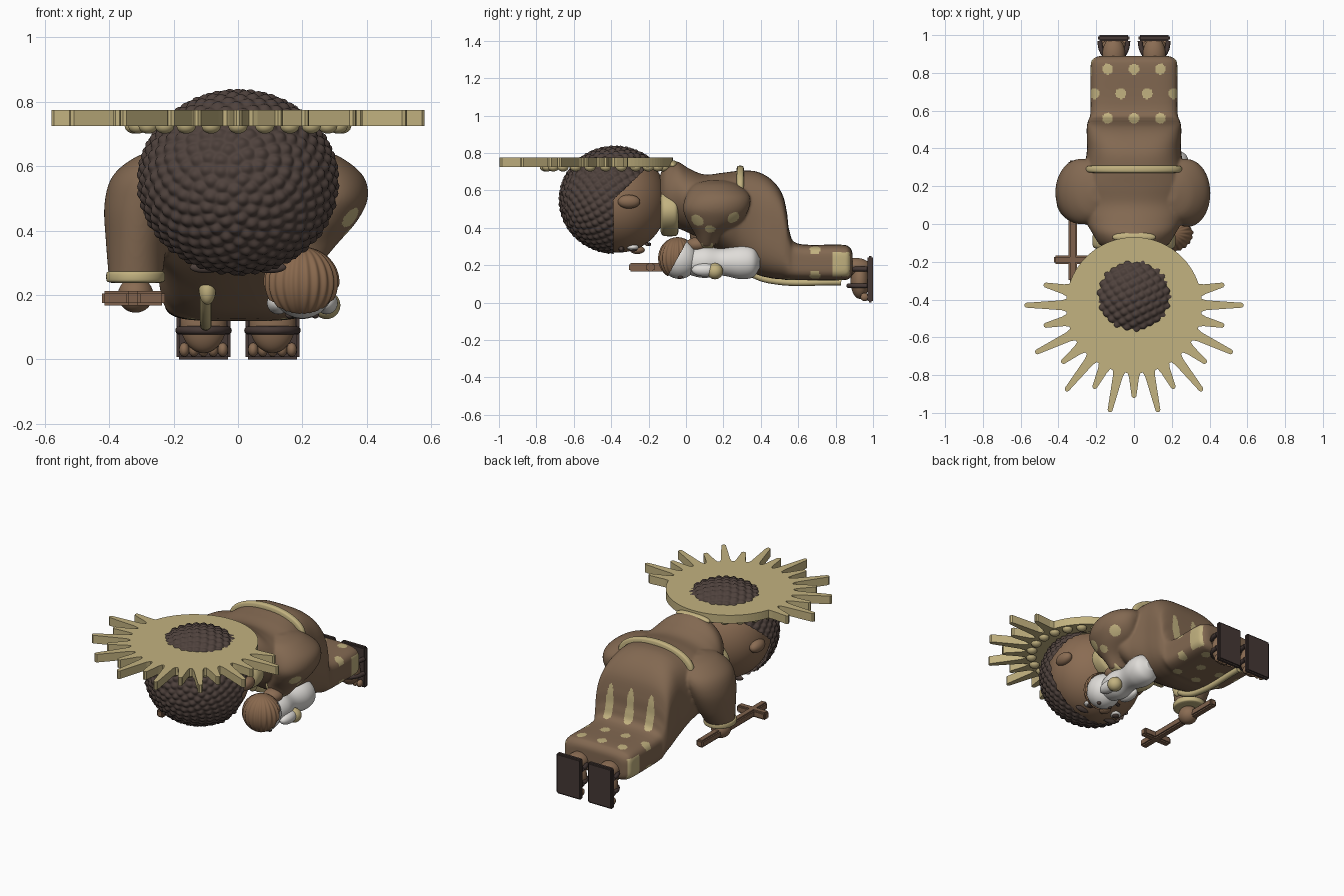
import bpy, bmesh, math
from math import sin, cos, pi
from mathutils import Vector, kdtree

if "Cube" in bpy.data.objects:
    bpy.data.objects.remove(bpy.data.objects["Cube"])


def material(name, red, green, blue):
    mat = bpy.data.materials.new(name)
    mat.use_nodes = True
    mat.diffuse_color = (red, green, blue, 1)
    node = mat.node_tree.nodes["Principled BSDF"]
    node.inputs["Base Color"].default_value = mat.diffuse_color
    node.inputs["Roughness"].default_value = .8
    return mat


ROBE = material("robe brown", .225, .14, .083)
SKIN = material("skin brown", .255, .15, .086)
GOLD = material("pale gold", .54, .445, .215)
HAIR = material("dark hair", .078, .054, .046)
SOLE = material("dark leather", .06, .04, .036)
WHITE = material("white", .74, .72, .69)
WOOD = material("wood", .21, .12, .072)
CHILD_HAIR = material("child hair brown", .25, .14, .075)


def finish(name, bm, mat, smooth=True):
    bmesh.ops.recalc_face_normals(bm, faces=bm.faces)
    mesh = bpy.data.meshes.new(name)
    for face in bm.faces:
        face.smooth = smooth and len(face.verts) < 5
    bm.to_mesh(mesh)
    bm.free()
    mesh.materials.append(mat)
    ob = bpy.data.objects.new(name, mesh)
    bpy.context.collection.objects.link(ob)
    return ob


def place(bm, centre, size):
    for vert in bm.verts:
        vert.co = Vector(c + s * p for c, s, p in zip(centre, size, vert.co))


def ellipsoid(name, mat, centre, radii, level=4):
    bm = bmesh.new()
    bmesh.ops.create_icosphere(bm, subdivisions=level, radius=1)
    place(bm, centre, radii)
    return finish(name, bm, mat)


def block(name, mat, centre, size):
    bm = bmesh.new()
    bmesh.ops.create_cube(bm, size=1)
    place(bm, centre, size)
    bmesh.ops.bevel(bm, geom=bm.edges[:], offset=.008, segments=2, affect='EDGES')
    return finish(name, bm, mat, False)


def blend(a, b, c, d, t):
    """Smooth curve through stations b and c."""
    return [.5 * (2*q + (r-p)*t + (2*p-5*q+4*r-s)*t*t + (3*q-p-3*r+s)*t**3)
            for p, q, r, s in zip(a, b, c, d)]


def loft(name, mat, stations, axis='Y', square=lambda along: 2, seg=96, steps=6):
    """Stations: along, centre u, centre v, half u, half v."""
    last = len(stations) - 1
    rows = []
    for i in range(last):
        four = [stations[min(max(j, 0), last)] for j in range(i - 1, i + 3)]
        rows += [blend(*four, k / steps) for k in range(steps)]
    rows.append(stations[last])
    bm = bmesh.new()
    rings = []
    for along, cu, cv, hu, hv in rows:
        ring = []
        n = square(along)
        for k in range(seg):
            c, s = cos(2 * pi * k / seg), sin(2 * pi * k / seg)
            r = (abs(c) ** n + abs(s) ** n) ** (-1 / n)
            u, v = cu + hu * r * c, cv + hv * r * s
            ring.append(bm.verts.new((u, along, v) if axis == 'Y' else (u, v, along)))
        rings.append(ring)
    for lower, upper in zip(rings, rings[1:]):
        for k in range(seg):
            bm.faces.new((lower[k - 1], lower[k], upper[k], upper[k - 1]))
    bm.faces.new(rings[0])
    bm.faces.new(rings[-1])
    return finish(name, bm, mat)


def band(name, start, end, centre, half, axis='Y'):
    """A gold hoop with softened rims."""
    rim = (end - start) / 6
    wide = (*centre, *half)
    narrow = (*centre, *(h * .85 for h in half))
    loft(name, GOLD, [(start, *narrow), (start + rim, *wide), (end - rim, *wide), (end, *narrow)], axis)


def cord(name, mat, points, radius):
    curve = bpy.data.curves.new(name, 'CURVE')
    curve.dimensions = '3D'
    curve.bevel_depth = radius
    curve.use_fill_caps = True
    spline = curve.splines.new('BEZIER')
    spline.bezier_points.add(len(points) - 1)
    for knot, point in zip(spline.bezier_points, points):
        knot.co = point
        knot.handle_left_type = knot.handle_right_type = 'AUTO'
    curve.materials.append(mat)
    bpy.context.collection.objects.link(bpy.data.objects.new(name, curve))


def hair(name, mat, centre, radii, level, bump, keep):
    bm = bmesh.new()
    bmesh.ops.create_icosphere(bm, subdivisions=level, radius=1)
    for vert in bm.verts:
        vert.co *= 1 + bump(vert.co.normalized())
    place(bm, centre, radii)
    bmesh.ops.delete(bm, geom=[v for v in bm.verts if not keep(v.co)], context='VERTS')
    return finish(name, bm, mat)


# Robe and sleeves, fused into one soft cloth surface
profile = [(-.14, .12, .46, .68), (-.11, .18, .42, .735), (-.05, .22, .4, .755), (.02, .26, .37, .715),
           (.1, .3, .33, .685), (.2, .31, .26, .695), (.29, .27, .2, .705), (.38, .25, .15, .7),
           (.46, .25, .13, .655), (.515, .25, .125, .58), (.54, .245, .12, .48), (.553, .24, .12, .385),
           (.6, .23, .12, .315), (.83, .23, .12, .31), (.875, .215, .13, .295), (.89, .18, .15, .27)]
parts = [loft("robe_body", ROBE, [(y, 0, (low + high) / 2, wide, (high - low) / 2)
                                  for y, wide, low, high in profile],
              square=lambda y: 2 + 2.5 * min(max(y, 0) / .6, 1) ** 2)]
shoulder = [(.655, .2, .16, .03, .04), (.63, .215, .16, .1, .12), (.57, .262, .17, .127, .17)]
forearms = {"right_sleeve": (-1, [(.48, .3, .17, .115, .165), (.36, .315, .15, .095, .13),
                                  (.25, .318, .12, .083, .085)]),
            "left_sleeve": (1, [(.5, .285, .16, .118, .175), (.43, .265, .15, .105, .14),
                                (.36, .22, .12, .09, .07), (.3, .2, .11, .06, .04)])}
for name, (side, forearm) in forearms.items():
    parts.append(loft(name, ROBE, [(z, side * x, *rest) for z, x, *rest in shoulder + forearm], 'Z'))
bm = bmesh.new()
for ob in parts:
    bm.from_mesh(ob.data)
    bpy.data.objects.remove(ob)
robe = finish("robe", bm, ROBE)
remesh = robe.modifiers.new("fuse", 'REMESH')
remesh.mode = 'VOXEL'
remesh.voxel_size = .0065
soften = robe.modifiers.new("soften", 'SMOOTH')
soften.iterations = 10
bpy.context.view_layer.update()
robe.data = bpy.data.meshes.new_from_object(robe.evaluated_get(bpy.context.evaluated_depsgraph_get()))
robe.modifiers.clear()


# Painted spots on the cloth
def spotted(p):
    side = abs(p.x) > .2
    if side and abs(p.y - .83) < .045 and .14 < p.z < .27:
        return True
    if any((p - Vector(spot)).length < .036 for spot in ((.35, .06, .44), (.35, .25, .46), (.32, .13, .41))):
        return True
    if side and .17 < p.z < .26 or p.z > .53:
        return False
    for row in range(3):
        x = (p.x + .07 * (1 - row % 2)) % .14 - .07
        if math.hypot(x, p.y - .82 + .13 * row) < .028 and abs(p.x) < .24:
            return True
    return False


robe.data.materials.clear()
robe.data.materials.append(ROBE)
robe.data.materials.append(GOLD)
for poly in robe.data.polygons:
    poly.use_smooth = True
    poly.material_index = int(spotted(poly.center))

# Belt, collar, rope and cuffs
band("belt", .27, .31, (0, .61), (.25, .12))
band("collar", -.135, -.04, (0, .49), (.217, .133))
band("right_cuff", .238, .275, (-.318, .12), (.09, .096), 'Z')
band("left_cuff", .08, .145, (.2, .35), (.075, .065))
ellipsoid("collar_back", GOLD, (0, -.07, .735), (.115, .03, .026))
cord("hanging_rope", GOLD, [(-.1, .28, .2), (-.1, .36, .15), (-.1, .45, .12), (-.1, .83, .11)], .018)
ellipsoid("rope_knot", GOLD, (-.095, .28, .215), (.026, .03, .045))
ellipsoid("right_hand", SKIN, (-.318, .11, .2), (.055, .06, .055))
ellipsoid("left_hand", SKIN, (.2, .06, .31), (.055, .06, .04))

# Wooden cross
block("cross_shaft", WOOD, (-.325, .015, .19), (.045, .64, .045))
block("cross_bar", WOOD, (-.325, -.19, .19), (.195, .045, .045))

# Head and face
ellipsoid("head", SKIN, (0, -.36, .54), (.28, .26, .272), 5)
ellipsoid("nose", SKIN, (0, -.26, .282), (.03, .04, .022))
for side in (-1, 1):
    ellipsoid("ear", SKIN, (side * .275, -.305, .54), (.035, .06, .037))
    ellipsoid("eye", WHITE, (side * .095, -.285, .296), (.036, .032, .016))
    ellipsoid("pupil", HAIR, (side * .095, -.28, .284), (.021, .021, .01))
    ellipsoid("eyebrow", HAIR, (side * .1, -.345, .286), (.05, .015, .018))
cord("mouth", HAIR, [(-.06, -.21, .312), (0, -.195, .312), (.06, -.21, .312)], .009)

# Curly hair: evenly spread soft bumps
CURLS = 640
tree = kdtree.KDTree(CURLS)
for i in range(CURLS):
    height = 1 - (2 * i + 1) / CURLS
    ring = math.sqrt(1 - height ** 2)
    turn = i * pi * (3 - math.sqrt(5))
    tree.insert((cos(turn) * ring, height, sin(turn) * ring), i)
tree.balance()
hair("curly_hair", HAIR, (0, -.38, .55), (.304, .291, .28), 7,
     lambda p: .04 * cos(min(1, tree.find(p)[2] / .085) * pi / 2) ** 1.5,
     lambda p: p.y < -.385 + max(0, p.z - .55) * 1.05)

# Radiating halo: long and short rays below, plain rim above
PITCH = pi / 14
HUB = Vector((0, -.43, .725))
RIM = .36
outline = []
for k in range(-1, 16):
    tip = .49 if k % 2 else .58
    half = [(RIM, .42 * PITCH), (RIM + .025, .3 * PITCH), (tip - .008, .013 / tip), (tip, .005 / tip)]
    outline += [(r, a - k * PITCH) for r, a in half]
    outline += [(r, -a - k * PITCH) for r, a in reversed(half)]
start, end = outline[-1][1], outline[0][1] - 2 * pi
outline += [(RIM, start + (end - start) * i / 40) for i in range(1, 40)]
bm = bmesh.new()
face = bm.faces.new([bm.verts.new(HUB + Vector((r * cos(a), r * sin(a), 0))) for r, a in outline])
top = bmesh.ops.extrude_face_region(bm, geom=[face])
bmesh.ops.translate(bm, vec=(0, 0, .05), verts=[g for g in top["geom"] if isinstance(g, bmesh.types.BMVert)])
finish("halo", bm, GOLD, False)
for i in range(24):
    turn = pi * i / 12
    ellipsoid("halo_bead", GOLD, HUB + Vector((cos(turn), sin(turn), 0)) * .322, (.03, .03, .024), 3)

# Carried child
girth = [(-.02, .04), (.02, .068), (.1, .085), (.19, .072), (.29, .091), (.36, .08), (.395, .03)]
loft("child_body", WHITE, [(y, .2, .217, r, r) for y, r in girth])
ellipsoid("child_head", WHITE, (.2, -.035, .232), (.1, .1, .105))
hair("child_hair", CHILD_HAIR, (.197, -.045, .238), (.115, .102, .112), 6,
     lambda p: .03 * cos(22 * math.atan2(p.y, p.x)) * (1 - p.z ** 2),
     lambda p: p.y < -.085 + (p.z - .16) * .55)
for side in (-1, 1):
    ellipsoid("child_eye", HAIR, (.2 + side * .04, -.03, .137), (.012, .014, .01))
    ellipsoid("child_arm", WHITE, (.2 + side * .075, .1, .175), (.035, .07, .035))
ellipsoid("child_orb", GOLD, (.275, .155, .168), (.043, .043, .043))

# Feet and sandals
for side in (-1, 1):
    x = side * .107
    block("sandal_sole", SOLE, (x, .985, .125), (.168, .03, .25))
    ellipsoid("foot", SKIN, (x, .93, .115), (.072, .05, .095))
    ellipsoid("ankle", SKIN, (x, .9, .19), (.06, .09, .05))
    for k in range(-2, 3):
        ellipsoid("toe", SKIN, (x + k * .03, .955, .03), (.016, .022, .022), 3)
    for z in (.09, .18):
        cord("sandal_strap", SOLE, [(x + .075 * cos(pi * k / 6), .97 - .1 * sin(pi * k / 6), z)
                                    for k in range(7)], .013)
